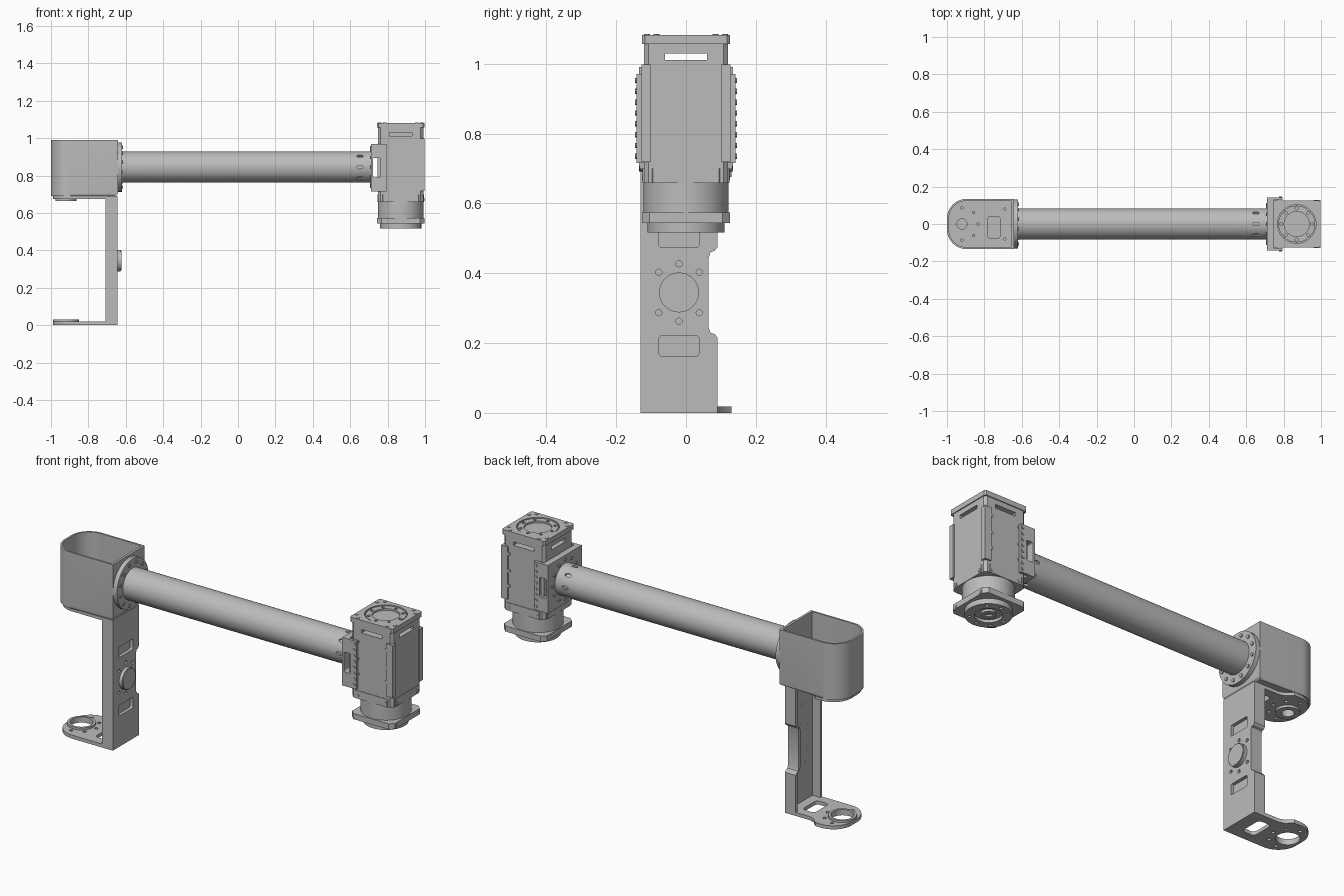
import bpy, bmesh
from math import sin, cos, pi, radians
from mathutils import Matrix, Vector

cube = bpy.data.objects.get("Cube")
if cube:
    bpy.data.objects.remove(cube, do_unlink=True)

grey = bpy.data.materials.new("machined grey")
grey.use_nodes = True
grey.diffuse_color = (0.5, 0.5, 0.5, 1)
grey.node_tree.nodes["Principled BSDF"].inputs["Base Color"].default_value = (0.5, 0.5, 0.5, 1)
made = []


# 2D outlines
def rect(u0, v0, u1, v1, c=0.0):
    if not c:
        return [(u0, v0), (u1, v0), (u1, v1), (u0, v1)]
    corners = [(u1 - c, v1 - c, 0), (u0 + c, v1 - c, 1), (u0 + c, v0 + c, 2), (u1 - c, v0 + c, 3)]
    return [(u + c * cos((q + i / 4) * pi / 2), v + c * sin((q + i / 4) * pi / 2))
            for u, v, q in corners for i in range(5)]


def circle(u, v, r, n=48, squash=1.0):
    return [(u + r * cos(2 * pi * i / n), v + r * squash * sin(2 * pi * i / n)) for i in range(n)]


def ring_points(u, v, r, n, start=0.0):
    return [(u + r * cos(start + 2 * pi * i / n), v + r * sin(start + 2 * pi * i / n)) for i in range(n)]


def d_outline(x0, x1, y, r):
    arc = [(x0 + r - r * sin(i * pi / 24), y - r + r * cos(i * pi / 24)) for i in range(13)]
    return [(x1, y)] + arc + [(u, -v) for u, v in reversed(arc)] + [(x1, -y)]


# Extruded pieces: (outline, axis, start, end, optional matrix)
def fill(pieces, round_bottom=0.0):
    bm = bmesh.new()
    for outline, axis, a, b, *matrix in pieces:
        place = {"x": lambda u, v, w: (w, u, v), "y": lambda u, v, w: (u, w, v),
                 "z": lambda u, v, w: (u, v, w)}[axis]
        ends = []
        for w in (a, b):
            co = [Vector(place(u, v, w)) for u, v in outline]
            ends.append([bm.verts.new(matrix[0] @ p if matrix else p) for p in co])
        lo, hi = ends
        bm.faces.new(lo)
        bm.faces.new(hi)
        for i in range(len(lo)):
            bm.faces.new((lo[i - 1], lo[i], hi[i], hi[i - 1]))
    if round_bottom:
        low = min(v.co.z for v in bm.verts) + 1e-5
        edges = [e for e in bm.edges if all(v.co.z < low for v in e.verts)]
        bmesh.ops.bevel(bm, geom=edges, offset=round_bottom, segments=3, profile=0.5, affect="EDGES")
    bmesh.ops.recalc_face_normals(bm, faces=bm.faces)
    return bm


def part(name, pieces, cuts=(), round_bottom=0.0):
    def to_object(label, bm):
        mesh = bpy.data.meshes.new(label)
        bm.to_mesh(mesh)
        bm.free()
        mesh.materials.append(grey)
        ob = bpy.data.objects.new(label, mesh)
        bpy.context.collection.objects.link(ob)
        return ob

    ob = to_object(name, fill(pieces, round_bottom))
    if cuts:
        cutter = to_object("cutter", fill(cuts))
        cutter.hide_render = True
        mod = ob.modifiers.new("cut", "BOOLEAN")
        mod.operation, mod.solver, mod.object = "DIFFERENCE", "EXACT", cutter
        mesh = bpy.data.meshes.new_from_object(ob.evaluated_get(bpy.context.evaluated_depsgraph_get()))
        ob.modifiers.clear()
        ob.data = mesh
        bpy.data.objects.remove(cutter, do_unlink=True)
    made.append(ob)
    return ob


HUB = -0.92       # joint axis at the cup end
BEAM_Z = 0.845    # height of the tube axis
MX = 0.87         # joint axis at the motor end


def joint_holes(a, b, r):
    holes = [(circle(u, v, 0.009, 12), "z", a, b) for u, v in ring_points(HUB, 0, 0.087, 8, pi / 8 * 2)
             if u > -0.98]
    return holes + [(circle(HUB, 0, r), "z", a, b), (rect(-0.785, -0.08, -0.712, 0.043, 0.02), "z", a, b)]


# Open cup housing
part("cup_housing", [(d_outline(-1, -0.642, 0.134, 0.105), "z", 0.692, 0.99)], round_bottom=0.015,
     cuts=[(d_outline(-0.99, -0.655, 0.124, 0.095), "z", 0.706, 1.1)] + joint_holes(0.6, 0.72, 0.03)[:-1]
     + [(rect(-0.785, -0.08, -0.712, 0.043, 0.02), "z", 0.6, 0.72)]
     + [(circle(-0.69, y, 0.008, 12), "z", 0.6, 0.72) for y in (-0.08, 0.08)])

# Joint plates above and below the channel
outline = [p for p in d_outline(-0.99, -0.645, 0.13, 0.105)][1:]
outline = [(-0.645, 0.09), (-0.79, 0.09), (-0.82, 0.1), (-0.85, 0.13)] + outline
part("base_plate", [(outline, "z", 0, 0.019)], joint_holes(-0.1, 0.1, 0.056))
part("upper_plate", [(outline, "z", 0.676, 0.692)], joint_holes(0.6, 0.72, 0.03))
part("base_ring", [(circle(HUB, 0, 0.069), "z", 0.018, 0.03)], [(circle(HUB, 0, 0.056), "z", -0.1, 0.1)])
part("upper_boss", [(circle(HUB, 0, 0.056), "z", 0.664, 0.677)], [(circle(HUB, 0, 0.03), "z", 0.6, 0.7)])


# Upright channel with a stepped edge
def channel_profile(t):
    edge = [(0.09, 0), (0.09, 0.215), (0.083, 0.225), (0.07, 0.23), (0.065, 0.245)]
    low = [(y - t, max(z, t)) for y, z in edge]
    return [(-0.13 + t, t)] + low + [(y, 0.69 - z) for y, z in reversed(low)] + [(-0.13 + t, 0.69 - t)]


part("channel_upright", [(channel_profile(0), "x", -0.708, -0.645)],
     [(channel_profile(0.014), "x", -0.8, -0.662)])
window = [(rect(-0.078, z, 0.038, z + 0.057, 0.008), "x", -0.7, -0.6) for z in (0.163, 0.474)]
bolts = [(circle(-0.02 + 0.082 * sin(a * pi / 4), 0.345 + 0.082 * cos(a * pi / 4), 0.009, 12), "x", -0.7, -0.6)
         for a in (0, 1, 3, 4, 5, 7)]
upright = made.pop()
bpy.data.objects.remove(upright, do_unlink=True)
part("channel_upright", [(channel_profile(0), "x", -0.708, -0.645)],
     [(channel_profile(0.014), "x", -0.8, -0.662)] + [(o, ax, -0.6625, b) for o, ax, a, b in window + bolts])
part("channel_disc", [(circle(-0.02, 0.345, 0.057), "x", -0.65, -0.628),
                      (circle(-0.02, 0.345, 0.053), "x", -0.63, -0.624)])

# Tube, mounting flange and flange screws
lift = Matrix.Translation((0, 0, BEAM_Z))
slots = [(circle(0.652, 0, 0.018, 16, 0.5), "z", 0.06, 0.1, lift @ Matrix.Rotation(k * pi / 4, 4, "X"))
         for k in range(8)]
part("tube", [(circle(0, BEAM_Z, 0.083, 64), "x", -0.64, 0.715)],
     slots + [(circle(0, BEAM_Z, 0.074, 64), "x", -0.5, 0.70)])
part("tube_flange", [(circle(0, BEAM_Z, 0.132, 64), "x", -0.645, -0.619)])
part("flange_screws", [(circle(u, v, 0.009, 12), "x", -0.62, -0.614)
                       for u, v in ring_points(0, BEAM_Z, 0.11, 12, pi / 12)])

# Mounting bracket that wraps the motor body
part("motor_bracket", [(rect(0.712, -0.142, 0.795, 0.142), "z", 0.715, 0.97)],
     [(rect(0.745, -0.128, 0.9, 0.128), "z", 0.6, 1.1),
      (rect(0.722, 0.79, 0.762, 0.895, 0.008), "y", -0.3, 0.3)])
part("bracket_screws", [(circle(0.782, 0.735 + i * 0.031, 0.008, 10), "y", s * 0.141, s * 0.146)
                        for i in range(8) for s in (-1, 1)])
part("bracket_ring_screws", [(circle(u, v, 0.008, 10), "x", 0.706, 0.713)
                             for u, v in ring_points(0, BEAM_Z, 0.105, 12)])


# Motor body with vent slots near the top
def square(h, c):
    return [(MX + sx * a, sy * b) for sx, sy, a, b in (
        (1, 1, h, h - c), (1, 1, h - c, h), (-1, 1, h - c, h), (-1, 1, h, h - c),
        (-1, -1, h, h - c), (-1, -1, h - c, h), (1, -1, h - c, h), (1, -1, h, h - c))]


part("motor_body", [(square(0.121, 0.014), "z", 0.658, 1.056)],
     [(rect(-0.06, 1.011, 0.06, 1.03), "x", 0.5, 1.2)]
     + [(rect(MX - 0.06, 1.011, MX + 0.06, 1.03), "y", a, b) for a, b in ((-0.2, -0.061), (0.061, 0.2))])
part("corner_strips", [(rect(MX + 0.09, s * 0.1, MX + 0.128, s * 0.128), "z", 0.718, 0.998) for s in (-1, 1)])
part("lower_collar", [(square(0.124, 0.03), "z", 0.658, 0.7)])
part("body_screws", [(circle(x, z, 0.008, 10), "y", s * 0.12, s * 0.126)
                     for x in (0.79, 0.955) for z in (0.675, 0.79, 0.87, 0.96) for s in (-1, 1)]
     + [(circle(y, z, 0.009, 10), "x", 0.99, 0.998) for y in (-0.087, 0.087) for z in (0.672, 0.557)])

# Top cap with recessed bolt ring
part("top_cap", [(square(0.126, 0.008), "z", 1.056, 1.082)], [(circle(MX, 0, 0.103), "z", 1.07, 1.2)])
part("top_ring", [(circle(MX, 0, 0.098), "z", 1.06, 1.079)], [(circle(MX, 0, 0.067), "z", 1.064, 1.2)]
     + [(circle(u, v, 0.008, 12), "z", 1.068, 1.2) for u, v in ring_points(MX, 0, 0.084, 8)])
part("cap_screws", [(circle(MX + sx * a, sy * b, 0.009, 10), "z", 1.08, 1.085)
                    for sx in (-1, 1) for sy in (-1, 1) for a, b in ((0.085, 0.112), (0.112, 0.085))])

# Neck, lower flange and output disc
part("motor_neck", [(circle(MX, 0, 0.122, 64), "z", 0.57, 0.66)])
part("lower_flange", [(square(0.126, 0.022), "z", 0.544, 0.574)])
part("output_disc", [(circle(MX, 0, 0.11, 64), "z", 0.517, 0.546)],
     [(circle(MX, 0, 0.065), "z", 0.4, 0.532)]
     + [(circle(u, v, 0.008, 12), "z", 0.4, 0.527) for u, v in ring_points(MX, 0, 0.088, 8)])
part("output_hub", [(circle(MX, 0, 0.035), "z", 0.52, 0.54)], [(circle(MX, 0, 0.016, 24), "z", 0.4, 0.53)])

# Smooth shading with sharp edges kept
bpy.ops.object.select_all(action="DESELECT")
for ob in made:
    ob.select_set(True)
bpy.context.view_layer.objects.active = made[0]
bpy.ops.object.shade_smooth_by_angle(angle=radians(30))
